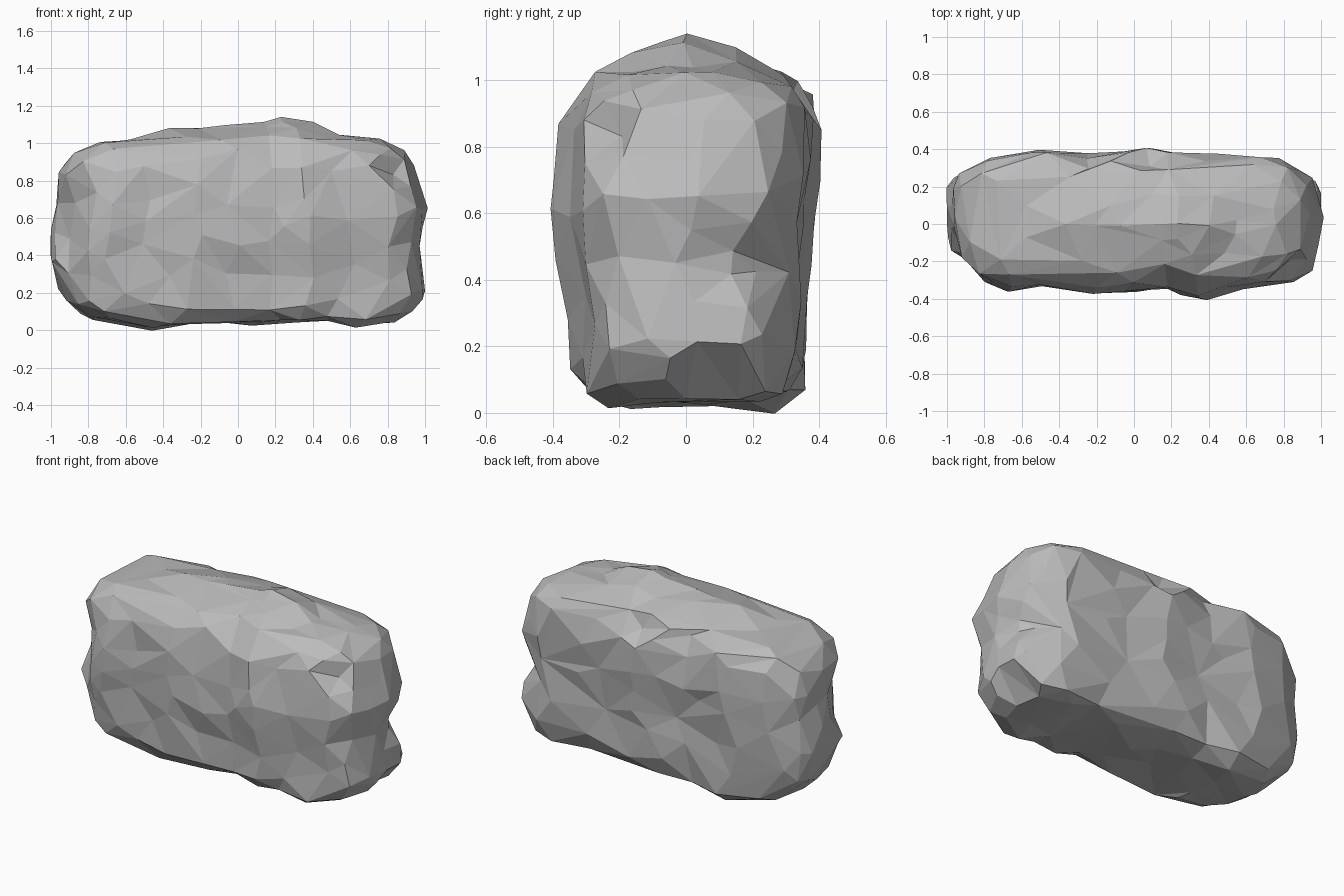
import bpy
import bmesh
from mathutils import Vector, noise

if "Cube" in bpy.data.objects:
    bpy.data.objects.remove(bpy.data.objects["Cube"], do_unlink=True)


def interp(points, t):
    """Piecewise linear lookup in a short outline profile."""
    if t <= points[0][0]:
        return points[0][1]
    for (a, va), (b, vb) in zip(points, points[1:]):
        if t <= b:
            return va + (vb - va) * (t - a) / (b - a)
    return points[-1][1]


# Outlines along the length: crest, underside, front and back
crest = [(-1, .95), (-.8, 1), (-.57, 1.03), (-.4, 1.07), (.18, 1.11), (.26, 1.14),
         (.45, 1.11), (.6, 1.04), (1, 1.02)]
underside = [(-1, .1), (-.8, .05), (-.5, .02), (-.25, .04), (.5, .05), (.65, .03), (1, .02)]
front = [(-1, .29), (-.9, .34), (-.75, .37), (-.55, .34), (-.24, .385), (.2, .355),
         (.4, .41), (.6, .36), (1, .32)]
back = [(-1, .3), (-.85, .35), (-.58, .4), (-.25, .37), (.1, .4), (.4, .36),
        (.67, .37), (.8, .36), (1, .28)]

# Outlines over the height: depth factors and both ends
front_swell = [(0, .8), (.12, .88), (.3, .89), (.6, 1), (.88, .92), (1.02, .82)]
back_swell = [(0, .82), (.06, .9), (.4, .92), (.7, 1), (.9, .99), (1.05, .93)]
left_end = [(.08, .97), (.2, 1.01), (.45, .97), (.66, 1.01), (.82, .96), (1, .9)]
right_end = [(.1, .93), (.22, .96), (.37, 1), (.6, .98), (.9, .96)]

# Chipped hollows and swollen feet: centre, radius, depth
chips = [
    ((.9, -.28, .88), .13, .07),
    ((-.95, -.26, .6), .24, .05),
    ((-.9, -.24, .4), .1, .03),
    ((.08, .37, .97), .11, .06),
    ((-.25, .36, .96), .1, .045),
    ((.95, .28, .43), .14, .04),
    ((1, .12, .45), .14, .03),
    ((.97, .1, .06), .16, .04),
    ((.65, -.27, .03), .18, -.04),
    ((-.45, .28, .03), .18, -.03),
]


def rock_point(d, power=8):
    """Map a direction onto a rounded block that follows the outlines."""
    size = sum(abs(c) ** power for c in d) ** (1 / power)
    u, v, w = d / size
    mid = .55
    top, low = interp(crest, u), interp(underside, u)
    z = mid + w * (top - mid if w > 0 else mid - low)
    # The crest forms a ridge that falls away to the front and back
    z -= .85 * max(top - 1, 0) * abs(v) * max(w, 0)
    # Both ends bulge slightly behind the middle
    x = u * interp(left_end if u > 0 else right_end, z) * (1 - .05 * (v - .3) ** 2)
    if v < 0:
        y = v * interp(front, u) * interp(front_swell, z)
    else:
        y = v * interp(back, u) * interp(back_swell, z)
    return Vector((x, y, z))


# Stone body
bm = bmesh.new()
bmesh.ops.create_icosphere(bm, subdivisions=5, radius=1)
for vert in bm.verts:
    vert.co = rock_point(vert.co.normalized())
bm.normal_update()

# Weathered surface: broad lumps, fine lumps and chips
moved = []
for vert in bm.verts:
    p = vert.co
    push = .012 * noise.noise(p * 2.6) + .018 * noise.noise(p * 5.5 + Vector((7, 3, 5)))
    for centre, radius, depth in chips:
        reach = (p - Vector(centre)).length / radius
        if reach < 1:
            push -= depth * (1 - reach * reach)
    moved.append(p + vert.normal * push)
for vert, p in zip(bm.verts, moved):
    vert.co = (p.x, p.y, max(p.z, 0))

mesh = bpy.data.meshes.new("rock")
bm.to_mesh(mesh)
bm.free()
rock = bpy.data.objects.new("rock", mesh)
bpy.context.collection.objects.link(rock)

# Irregular flat facets
facets = rock.modifiers.new("facets", "DECIMATE")
facets.ratio = .085

# Stone colour
stone = bpy.data.materials.new("stone_grey")
stone.use_nodes = True
colour = (.5, .5, .5, 1)
stone.diffuse_color = colour
stone.node_tree.nodes["Principled BSDF"].inputs["Base Color"].default_value = colour
mesh.materials.append(stone)
